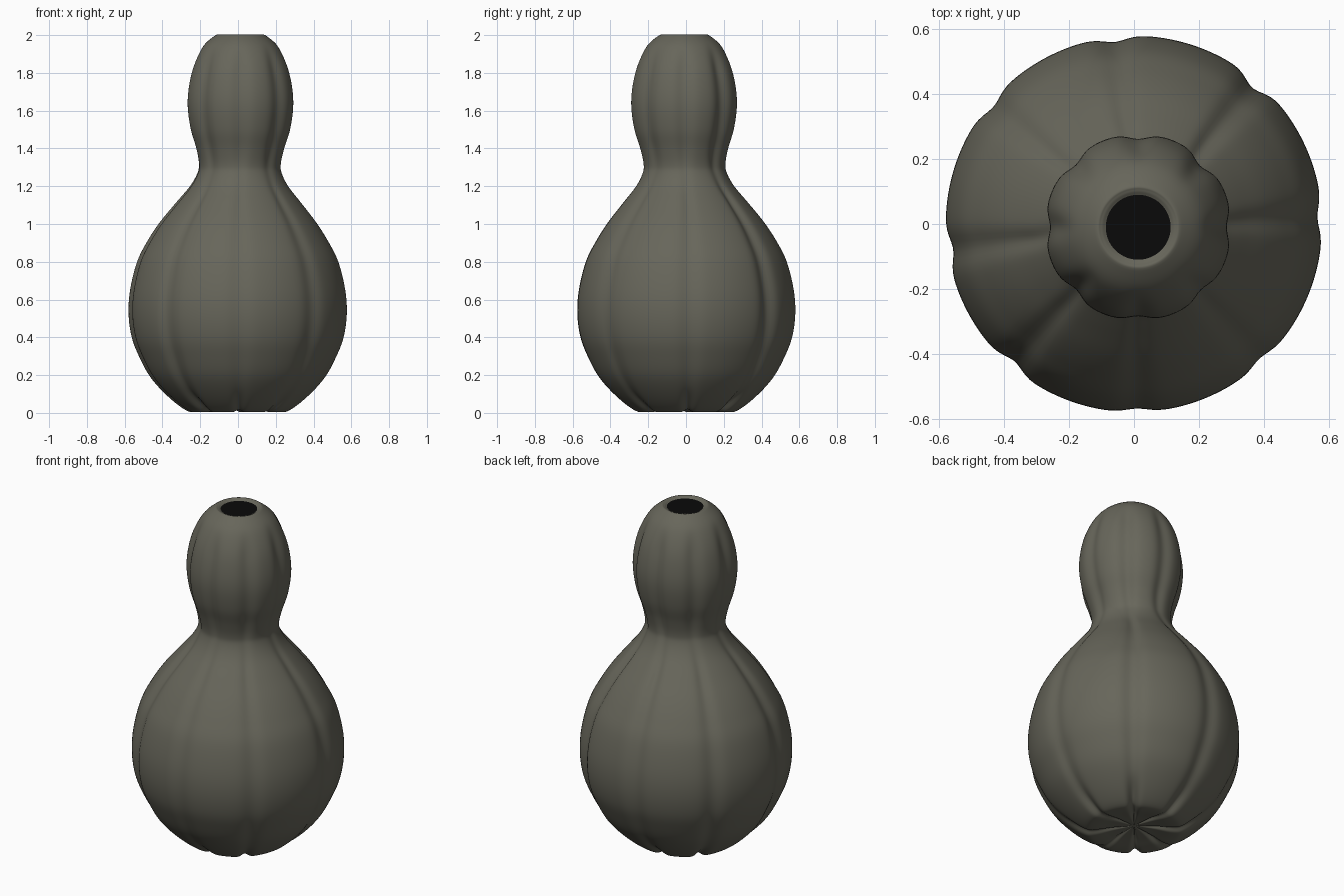
import bpy, bmesh, math
from mathutils import Vector

if "Cube" in bpy.data.objects:
    bpy.data.objects.remove(bpy.data.objects["Cube"])

SEG, SUB = 192, 5

# Half profile (radius, height) from the underside centre to the mouth rim
PROFILE = [(0.0, 0.03), (0.12, 0.018), (0.22, 0.004), (0.28, 0.016), (0.375, 0.09),
           (0.465, 0.19), (0.525, 0.3), (0.563, 0.4), (0.58, 0.52), (0.572, 0.65),
           (0.535, 0.8), (0.48, 0.91), (0.415, 1.01), (0.335, 1.11), (0.262, 1.2),
           (0.226, 1.27), (0.222, 1.32), (0.24, 1.4), (0.271, 1.5), (0.288, 1.62),
           (0.281, 1.73), (0.253, 1.84), (0.2, 1.94), (0.135, 1.997), (0.115, 2.0),
           (0.1, 1.992)]
# Groove angles on the body and how far each bites in
GROOVES = [(2, 0.9), (49, 1.5), (96, 1.0), (140, 1.0), (188, 1.1), (229, 1.2), (271, 0.7), (313, 0.8)]


def material(name, rgb):
    m = bpy.data.materials.new(name)
    m.diffuse_color = (*rgb, 1)
    m.use_nodes = True
    m.node_tree.nodes["Principled BSDF"].inputs["Base Color"].default_value = m.diffuse_color
    return m


def smooth_profile(points):
    """Catmull-Rom curve through the profile points."""
    p = [Vector(q) for q in points]
    p = [2 * p[0] - p[1]] + p + [2 * p[-1] - p[-2]]
    out = []
    for a, b, c, d in zip(p, p[1:], p[2:], p[3:]):
        for k in range(SUB):
            t = k / SUB
            out.append(0.5 * (2 * b + (c - a) * t + (2 * a - 5 * b + 4 * c - d) * t * t
                              + (3 * b - a - 3 * c + d) * t ** 3))
    return out + [p[-2]]


def step(a, b, v):
    t = max(0, min(1, (v - a) / (b - a)))
    return t * t * (3 - 2 * t)


def groove(angle, z):
    """Inward depth of the eight vertical grooves at an angle and height."""
    upper = step(1.1, 1.4, z)
    total = 0
    for k, (deg, weight) in enumerate(GROOVES):
        centre = deg + (45 * k - deg) * upper
        off = (angle - centre + 180) % 360 - 180
        width = 5.0 + 4.0 * upper
        strength = weight + (1 - weight) * upper * 0.6
        total += strength * math.exp(-(off / width) ** 2)
    neck = 1 - 0.6 * math.exp(-((z - 1.25) / 0.1) ** 2)
    return total * neck * (1 - step(1.8, 1.98, z))


def finish(bm, name, mat):
    bmesh.ops.recalc_face_normals(bm, faces=bm.faces)
    me = bpy.data.meshes.new(name)
    bm.to_mesh(me)
    bm.free()
    me.materials.append(mat)
    ob = bpy.data.objects.new(name, me)
    bpy.context.collection.objects.link(ob)
    return ob


skin = material("olive grey", (0.135, 0.132, 0.103))
dark = material("black", (0.003, 0.003, 0.003))

# Grooved gourd skin, its upper bulb leaning slightly off centre
bm = bmesh.new()
rings = []
for r, z in smooth_profile(PROFILE)[1:]:
    lean = step(0.9, 1.5, z)
    ring = []
    for i in range(SEG):
        a = 360 * i / SEG
        g = groove(a, z)
        rr = r - 0.016 * g * min(1, r / 0.22)
        zz = z + 0.018 * g * (1 - step(0.02, 0.15, z)) * min(1, r / 0.15)
        t = math.radians(a)
        ring.append(bm.verts.new((rr * math.cos(t) + 0.013 * lean,
                                  rr * math.sin(t) - 0.01 * lean, zz)))
    rings.append(ring)
for lo, hi in zip(rings, rings[1:]):
    for i in range(SEG):
        j = (i + 1) % SEG
        bm.faces.new((lo[i], lo[j], hi[j], hi[i]))
base = bm.verts.new((0, 0, PROFILE[0][1]))
for i in range(SEG):
    bm.faces.new((base, rings[0][(i + 1) % SEG], rings[0][i]))
for f in bm.faces:
    f.smooth = True
finish(bm, "gourd_body", skin)

# Dark mouth opening
bm = bmesh.new()
bmesh.ops.create_circle(bm, cap_ends=True, segments=48, radius=0.101)
for v in bm.verts:
    v.co += Vector((0.013, -0.01, 1.992))
finish(bm, "mouth_opening", dark)
